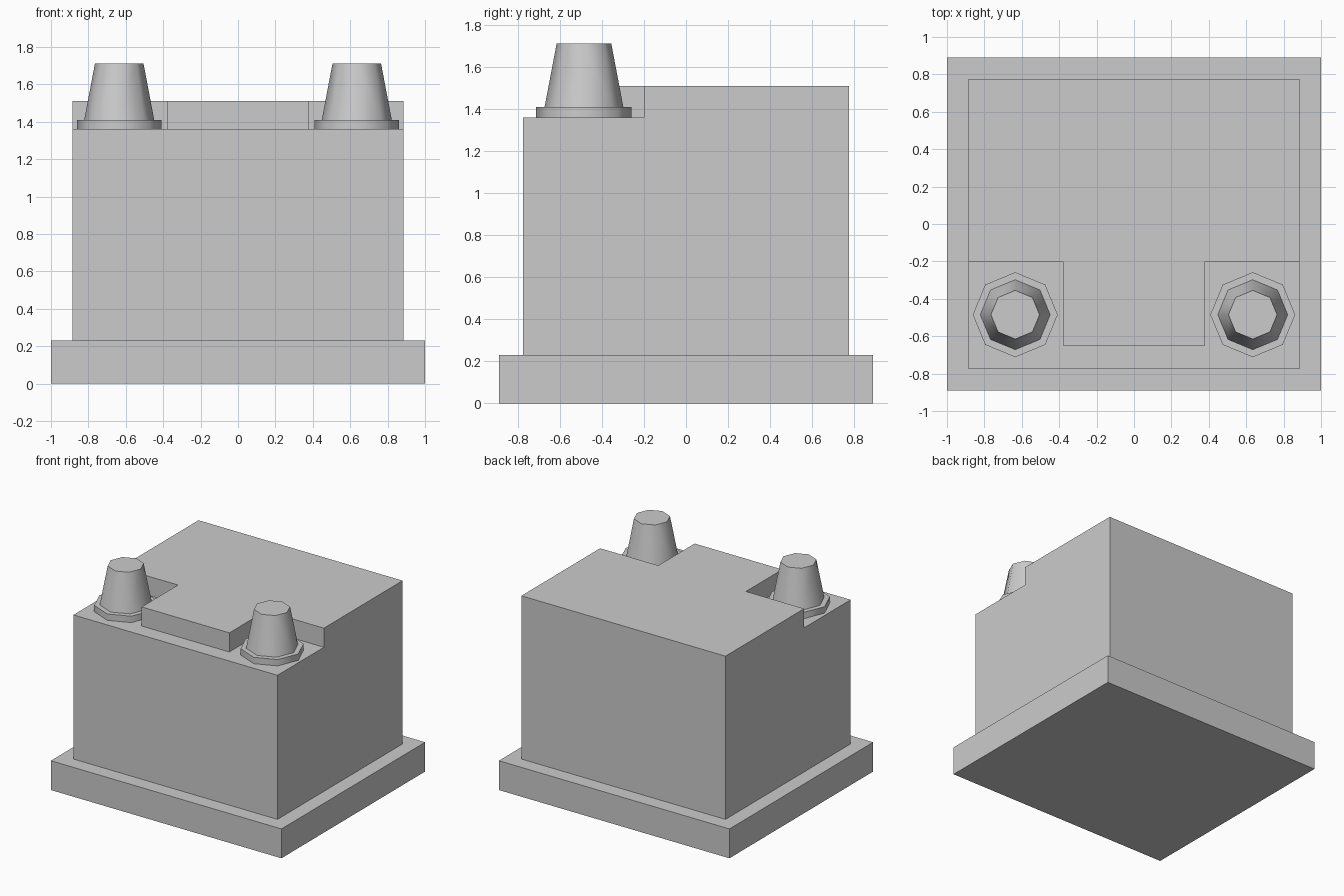
import bpy, bmesh
from math import cos, sin, tau, radians

if "Cube" in bpy.data.objects:
    bpy.data.objects.remove(bpy.data.objects["Cube"])


def finish(bm, name, angle):
    bmesh.ops.recalc_face_normals(bm, faces=bm.faces[:])
    mesh = bpy.data.meshes.new(name)
    bm.to_mesh(mesh)
    bm.free()
    obj = bpy.data.objects.new(name, mesh)
    bpy.context.collection.objects.link(obj)
    bpy.ops.object.select_all(action='DESELECT')
    obj.select_set(True)
    bpy.context.view_layer.objects.active = obj
    bpy.ops.object.shade_smooth_by_angle(angle=radians(angle))
    return obj


# Case: a grid at shoulder height, walls pulled down and flared into the foot
HX, HY = 0.885, 0.775
FOOT_X, FOOT_Y = 1.0, 0.89
SHOULDER, LID_TOP, FOOT_TOP = 1.36, 1.51, 0.23
xs = [-HX, -0.38, 0.38, HX]
ys = [-HY, -0.65, -0.2, HY]

bm = bmesh.new()
grid = [[bm.verts.new((x, y, SHOULDER)) for x in xs] for y in ys]
cells = {(i, j): bm.faces.new((grid[j][i], grid[j][i + 1],
                               grid[j + 1][i + 1], grid[j + 1][i]))
         for i in range(3) for j in range(3)}

rim = [e for e in bm.edges if e.is_boundary]
for z, sx, sy in ((FOOT_TOP, 1, 1), (FOOT_TOP, FOOT_X / HX, FOOT_Y / HY), (0, 1, 1)):
    geom = bmesh.ops.extrude_edge_only(bm, edges=rim)["geom"]
    rim = [g for g in geom if isinstance(g, bmesh.types.BMEdge) and g.is_boundary]
    for v in {v for e in rim for v in e.verts}:
        v.co = (v.co.x * sx, v.co.y * sy, z)
bmesh.ops.contextual_create(bm, geom=rim)
bmesh.ops.recalc_face_normals(bm, faces=bm.faces[:])

# Raised lid with a centre tongue between the two terminal recesses
lid = [cells[c] for c in ((0, 2), (1, 2), (2, 2), (1, 1))]
geom = bmesh.ops.extrude_face_region(bm, geom=lid)["geom"]
for v in geom:
    if isinstance(v, bmesh.types.BMVert):
        v.co.z = LID_TOP
old = [f for f in lid if f.is_valid]
if old:
    bmesh.ops.delete(bm, geom=old, context='FACES')
finish(bm, "battery_case", 30)

# Terminals: octagonal flange with a tapered post, mirrored across x
SIDES, CX, CY = 8, -0.635, -0.485
bm = bmesh.new()
rings = [[bm.verts.new((CX + r * cos(tau * k / SIDES), CY + r * sin(tau * k / SIDES), z))
          for k in range(SIDES)]
         for r, z in ((0.227, SHOULDER), (0.227, 1.41), (0.187, 1.41), (0.13, 1.71))]
for a, b in zip(rings, rings[1:]):
    for k in range(SIDES):
        n = (k + 1) % SIDES
        bm.faces.new((a[k], a[n], b[n], b[k]))
bm.faces.new(rings[-1])
terminal = finish(bm, "terminal_posts", 60)
mirror = terminal.modifiers.new("mirror", 'MIRROR')
mirror.use_axis = (True, False, False)
mirror.use_mirror_merge = False
